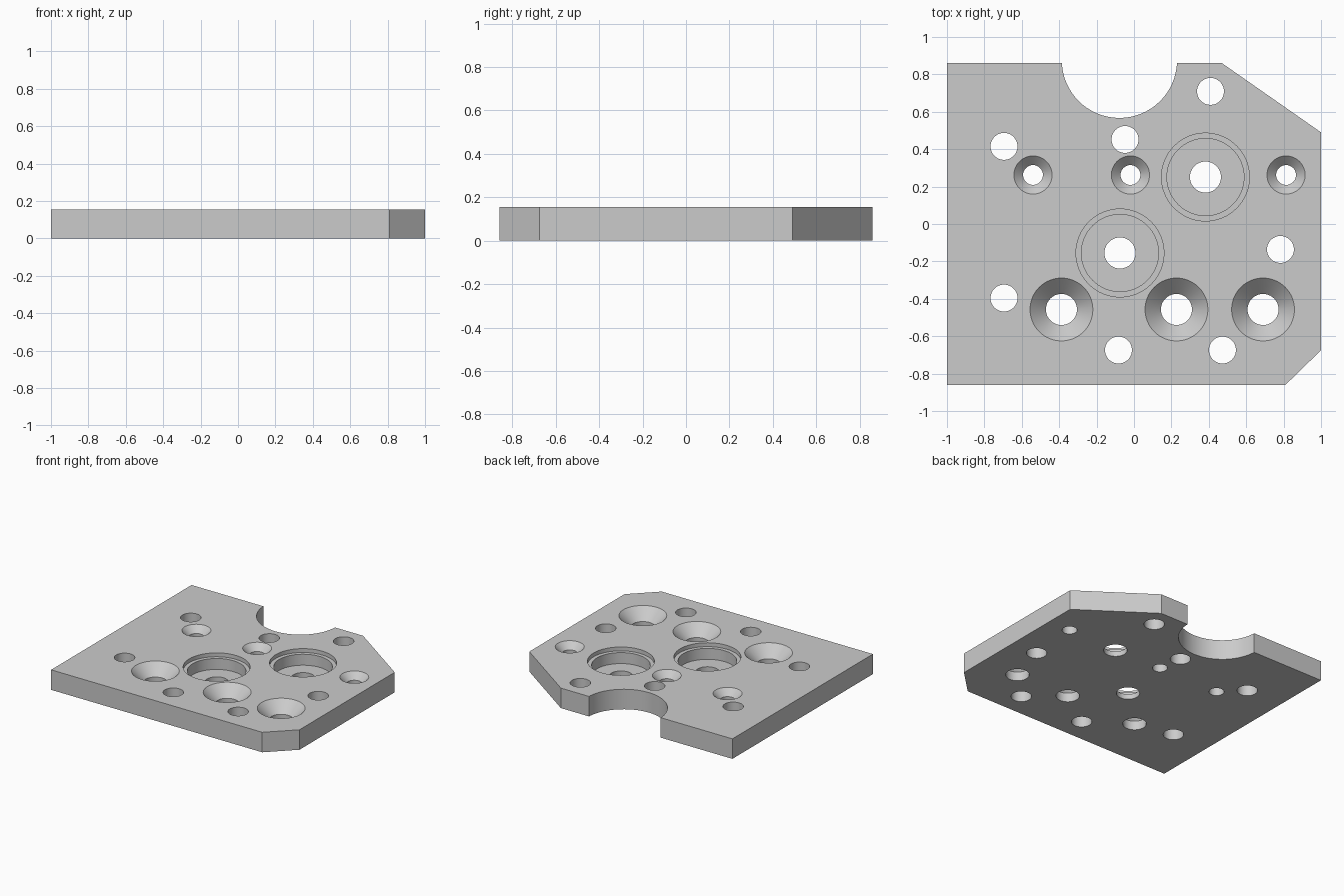
import bpy, bmesh, math

cube = bpy.data.objects.get("Cube")
if cube:
    bpy.data.objects.remove(cube, do_unlink=True)

T = 0.155      # plate thickness
OVER = 0.05    # how far cutters reach past the faces
SEGMENTS = 64

steel = bpy.data.materials.new("plain_grey_metal")
grey = (0.6, 0.6, 0.6, 1)
steel.diffuse_color = grey
steel.use_nodes = True
steel.node_tree.nodes["Principled BSDF"].inputs["Base Color"].default_value = grey


def make_object(name, bm):
    bmesh.ops.recalc_face_normals(bm, faces=bm.faces)
    mesh = bpy.data.meshes.new(name)
    bm.to_mesh(mesh)
    bm.free()
    mesh.materials.append(steel)
    obj = bpy.data.objects.new(name, mesh)
    bpy.context.collection.objects.link(obj)
    return obj


def lathe(bm, x, y, profile):
    """Closed turned solid from (radius, height) pairs, bottom to top."""
    rings = []
    for r, z in profile:
        angles = [math.tau * i / SEGMENTS for i in range(SEGMENTS)]
        rings.append([bm.verts.new((x + r * math.cos(a), y + r * math.sin(a), z))
                      for a in angles])
    for low, high in zip(rings, rings[1:]):
        for i in range(SEGMENTS):
            j = (i + 1) % SEGMENTS
            bm.faces.new((low[i], low[j], high[j], high[i]))
    bm.faces.new(rings[0][::-1])
    bm.faces.new(rings[-1])


def straight(r):
    return [(r, -OVER), (r, T + OVER)]


def countersink(inner, outer):
    return [(inner, -OVER), (inner, T - (outer - inner)),
            (outer, T), (outer, T + OVER)]


def stepped_bore(hole, bore, rim, depth, ledge):
    return [(hole, -OVER), (hole, T - depth), (bore, T - depth),
            (bore, T - ledge), (rim, T - ledge), (rim, T + OVER)]


# Plate with two clipped corners
outline = [(-1, -0.86), (0.81, -0.86), (1, -0.675), (1, 0.49), (0.47, 0.86), (-1, 0.86)]
bm = bmesh.new()
base = bm.faces.new([bm.verts.new((x, y, 0)) for x, y in outline])
top = bmesh.ops.extrude_face_region(bm, geom=[base])["geom"]
bmesh.ops.translate(bm, vec=(0, 0, T),
                    verts=[v for v in top if isinstance(v, bmesh.types.BMVert)])
plate = make_object("mounting_plate", bm)

# Round notch, plain holes, countersinks and stepped bores
features = [
    (straight(0.308), [(-0.078, 0.875)]),
    (straight(0.072), [(-0.695, 0.415), (-0.048, 0.452), (0.409, 0.709), (0.783, -0.136),
                       (-0.695, -0.396), (-0.083, -0.674), (0.473, -0.674)]),
    (countersink(0.053, 0.102), [(-0.54, 0.262), (-0.019, 0.262), (0.813, 0.262)]),
    (countersink(0.083, 0.168), [(-0.388, -0.457), (0.227, -0.457), (0.69, -0.457)]),
    (stepped_bore(0.083, 0.206, 0.235, 0.115, 0.03), [(0.382, 0.251), (-0.075, -0.155)]),
]
bm = bmesh.new()
for profile, places in features:
    for x, y in places:
        lathe(bm, x, y, profile)
cutter = make_object("hole_cutters", bm)
cutter.hide_render = True

# Cut the holes, then discard the cutters
cut = plate.modifiers.new("holes", "BOOLEAN")
cut.operation = "DIFFERENCE"
cut.solver = "EXACT"
cut.object = cutter
bpy.ops.object.select_all(action="DESELECT")
plate.select_set(True)
bpy.context.view_layer.objects.active = plate
bpy.ops.object.modifier_apply(modifier=cut.name)
bpy.data.objects.remove(cutter, do_unlink=True)
bpy.ops.object.shade_smooth_by_angle(angle=math.radians(25))
